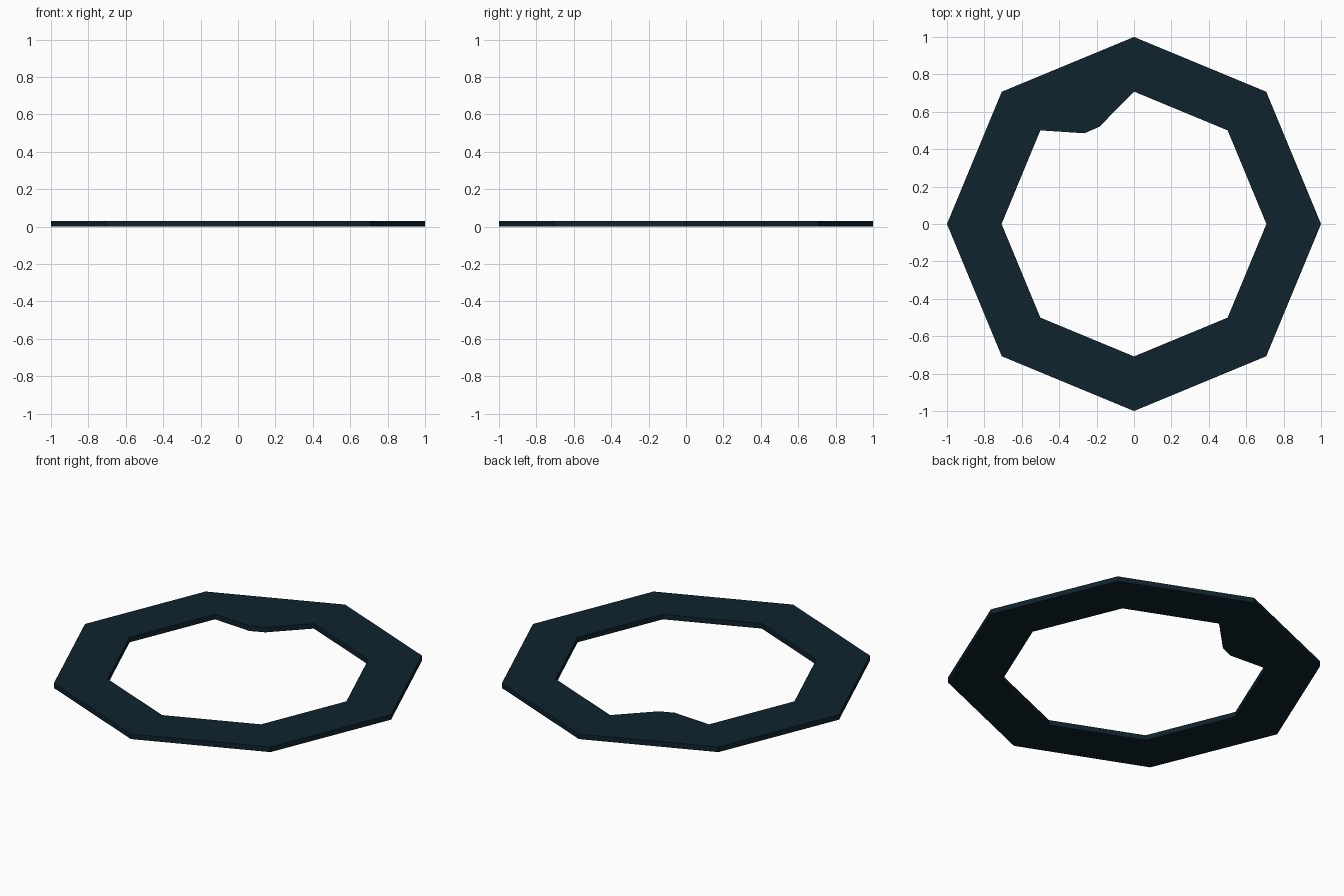
import bpy, bmesh, math

if "Cube" in bpy.data.objects:
    bpy.data.objects.remove(bpy.data.objects["Cube"])

SIDES, OUTER, INNER, THICK = 8, 1.0, 0.708, 0.03

# Single dark blue material
mat = bpy.data.materials.new("dark blue")
mat.diffuse_color = (0.0048, 0.0168, 0.0265, 1)
mat.use_nodes = True
mat.node_tree.nodes["Principled BSDF"].inputs["Base Color"].default_value = mat.diffuse_color

bm = bmesh.new()


def ring(radius):
    return [bm.verts.new((radius * math.cos(math.tau * i / SIDES),
                          radius * math.sin(math.tau * i / SIDES), 0))
            for i in range(SIDES)]


# Flat octagonal frame; the back-left sector bulges inward as a small tab
outer, inner = ring(OUTER), ring(INNER)
tab = [bm.verts.new((x, y, 0)) for x, y in ((-0.265, 0.485), (-0.185, 0.52))]
for i in range(SIDES):
    j = (i + 1) % SIDES
    bulge = tab if i == 2 else []
    bm.faces.new([outer[i], outer[j], inner[j], *bulge, inner[i]])

# Give the frame its thickness
ext = bmesh.ops.extrude_face_region(bm, geom=bm.faces[:], use_keep_orig=True)
top = [g for g in ext["geom"] if isinstance(g, bmesh.types.BMVert)]
bmesh.ops.translate(bm, verts=top, vec=(0, 0, THICK))
bmesh.ops.recalc_face_normals(bm, faces=bm.faces[:])

mesh = bpy.data.meshes.new("octagonal_ring")
bm.to_mesh(mesh)
bm.free()
mesh.materials.append(mat)
bpy.context.collection.objects.link(bpy.data.objects.new("octagonal_ring", mesh))
